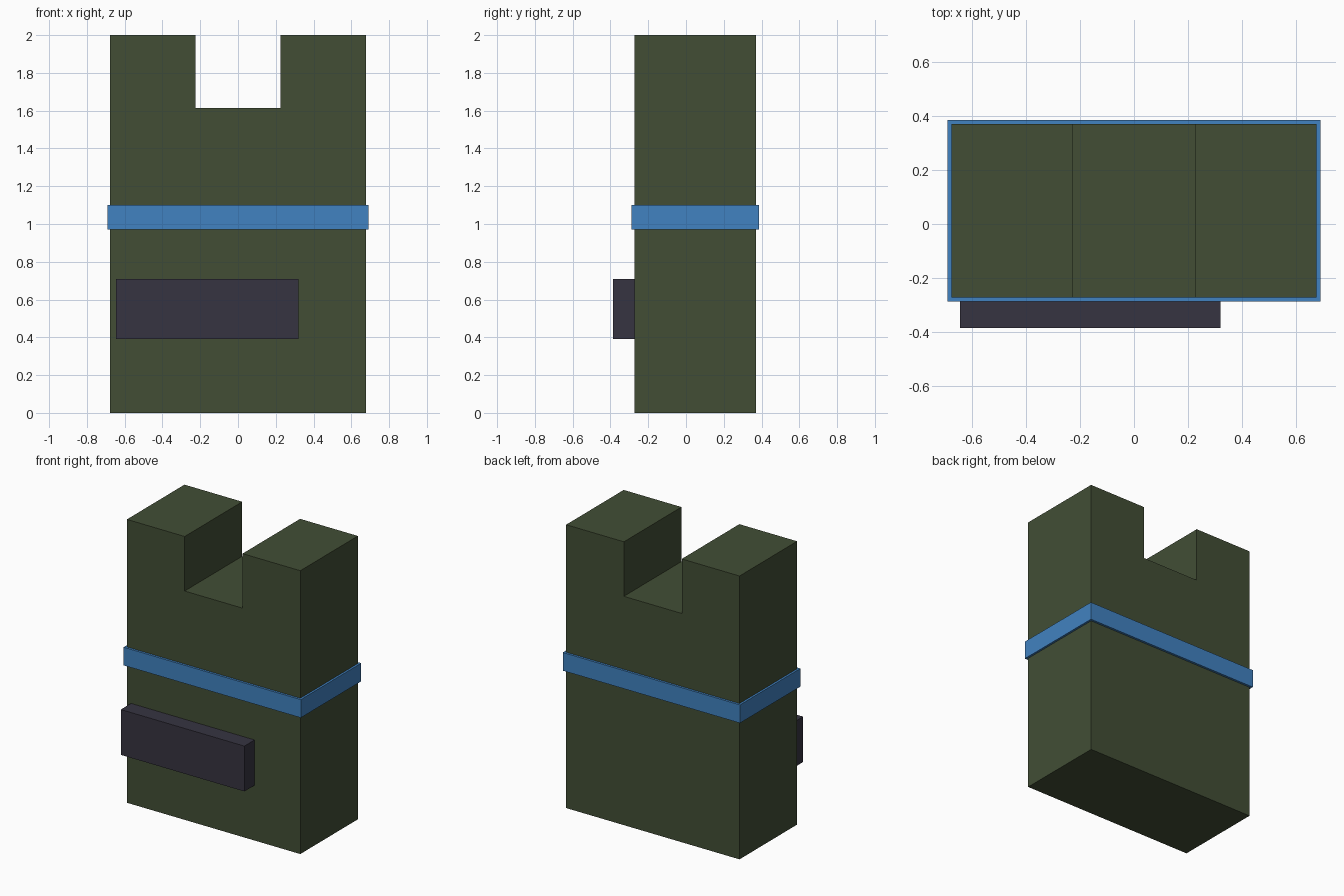
import bpy
import bmesh

cube = bpy.data.objects.get("Cube")
if cube:
    bpy.data.objects.remove(cube, do_unlink=True)


def material(name, rgb):
    mat = bpy.data.materials.new(name)
    mat.use_nodes = True
    colour = (*rgb, 1.0)
    mat.diffuse_color = colour
    bsdf = next(n for n in mat.node_tree.nodes if n.type == "BSDF_PRINCIPLED")
    bsdf.inputs["Base Color"].default_value = colour
    return mat


def prism(name, outline, y_front, y_back, mat):
    """Extrude a front outline of (x, z) points from y_front to y_back."""
    bm = bmesh.new()
    face = bm.faces.new([bm.verts.new((x, y_front, z)) for x, z in outline])
    extruded = bmesh.ops.extrude_face_region(bm, geom=[face])["geom"]
    moved = [v for v in extruded if isinstance(v, bmesh.types.BMVert)]
    bmesh.ops.translate(bm, verts=moved, vec=(0, y_back - y_front, 0))
    bmesh.ops.recalc_face_normals(bm, faces=bm.faces)
    mesh = bpy.data.meshes.new(name)
    bm.to_mesh(mesh)
    bm.free()
    mesh.materials.append(mat)
    obj = bpy.data.objects.new(name, mesh)
    bpy.context.collection.objects.link(obj)
    return obj


def rectangle(x0, x1, z0, z1):
    return [(x0, z0), (x1, z0), (x1, z1), (x0, z1)]


green = material("olive green", (0.054, 0.076, 0.036))
blue = material("belt blue", (0.053, 0.223, 0.533))
dark = material("dark slate", (0.037, 0.034, 0.053))

# Body: tall block with a square notch in the top, mirrored outline
half, notch, notch_floor, top = 0.677, 0.226, 1.615, 2.0
right_half = [(half, 0), (half, top), (notch, top), (notch, notch_floor)]
outline = right_half + [(-x, z) for x, z in reversed(right_half)]
prism("body", outline, -0.272, 0.37, green)

# Belt: band standing slightly proud all round
prism("belt", rectangle(-0.692, 0.692, 0.972, 1.1), -0.288, 0.386, blue)

# Front plate: off-centre block on the front
prism("front_plate", rectangle(-0.645, 0.32, 0.39, 0.71), -0.386, -0.272, dark)
